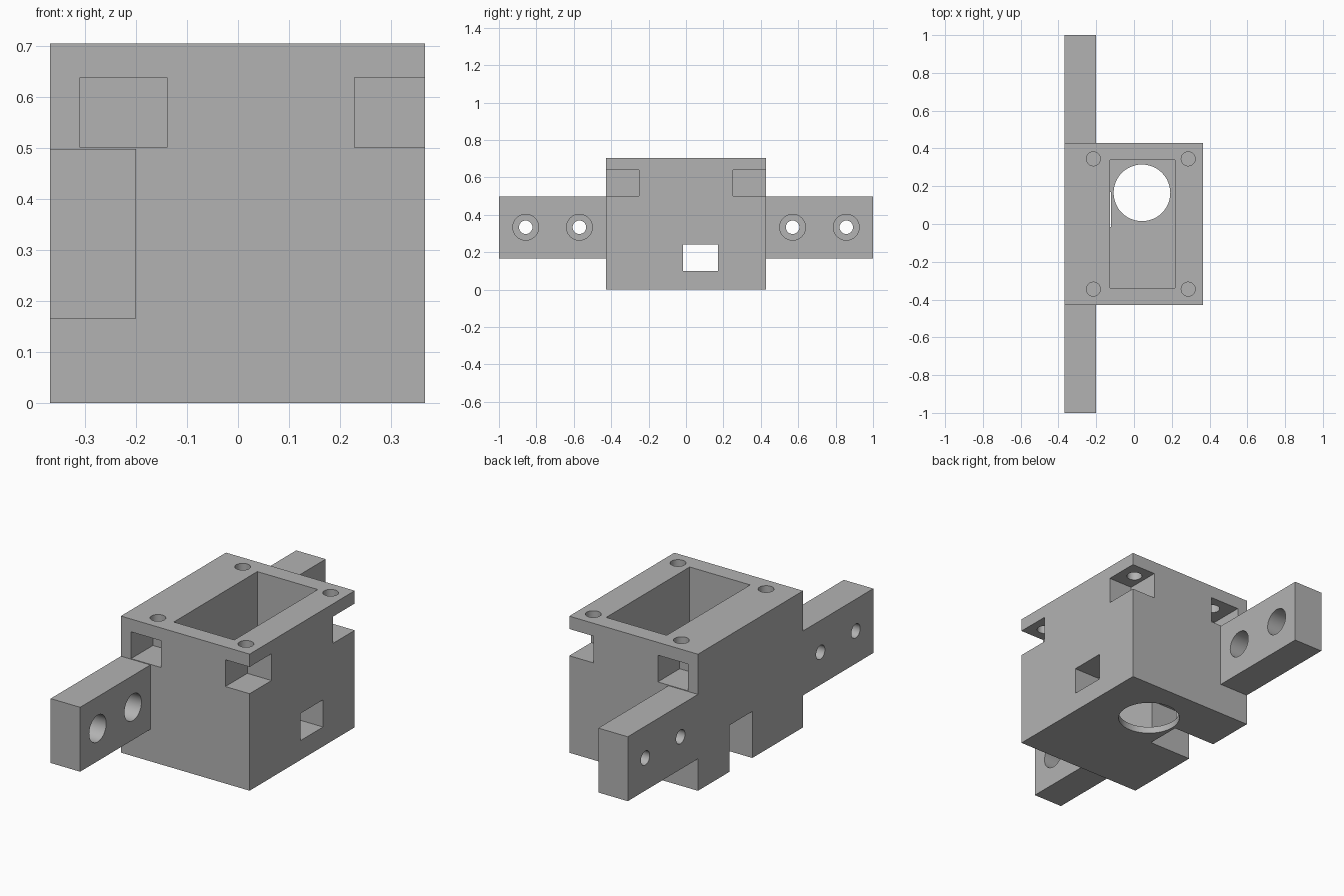
import bpy
import math

if "Cube" in bpy.data.objects:
    bpy.data.objects.remove(bpy.data.objects["Cube"], do_unlink=True)

grey = bpy.data.materials.new("plain_grey")
grey.use_nodes = True
grey.diffuse_color = (0.45, 0.45, 0.45, 1)
grey.node_tree.nodes["Principled BSDF"].inputs["Base Color"].default_value = (0.45, 0.45, 0.45, 1)


def box(name, x, y, z):
    """Box from (low, high) ranges."""
    bpy.ops.mesh.primitive_cube_add(size=1, location=[sum(r) / 2 for r in (x, y, z)])
    ob = bpy.context.object
    ob.name = name
    ob.scale = [r[1] - r[0] for r in (x, y, z)]
    bpy.ops.object.transform_apply(location=True, rotation=False, scale=True)
    ob.data.materials.append(grey)
    return ob


def rod(radius, centre, length, along_x=False):
    """Round cutter along z or x."""
    bpy.ops.mesh.primitive_cylinder_add(
        vertices=48, radius=radius, depth=length, location=centre,
        rotation=(0, math.pi / 2 if along_x else 0, 0))
    ob = bpy.context.object
    ob.name = "round_cutter"
    ob.data.materials.append(grey)
    return ob


def cut(target, cutters):
    for cutter in cutters:
        cutter.hide_render = True
        mod = target.modifiers.new("cut", "BOOLEAN")
        mod.operation = "DIFFERENCE"
        mod.solver = "EXACT"
        mod.object = cutter
        bpy.ops.object.select_all(action="DESELECT")
        target.select_set(True)
        bpy.context.view_layer.objects.active = target
        bpy.ops.object.modifier_apply(modifier=mod.name)
        bpy.data.objects.remove(cutter, do_unlink=True)
    bpy.ops.object.shade_smooth_by_angle(angle=math.radians(30))


# Hollow housing
housing = box("housing", (-0.368, 0.366), (-0.428, 0.428), (0, 0.704))
cutters = [
    box("cavity", (-0.128, 0.217), (-0.34, 0.34), (0.035, 0.9)),
    rod(0.15, (0.042, 0.165, 0), 0.3),                            # floor opening
    box("window", (0.1, 0.5), (-0.015, 0.17), (0.1, 0.24)),
    box("bottom_slot", (-0.5, -0.122), (-0.015, 0.17), (-0.1, 0.24)),
]

# Corner nut pockets with screw holes above them
for side in (-1, 1):
    y = sorted((side * 0.25, side * 0.6))
    cutters.append(box("closed_pocket", (-0.31, -0.139), y, (0.5, 0.638)))
    cutters.append(box("open_pocket", (0.228, 0.5), y, (0.5, 0.638)))
    for x in (-0.215, 0.287):
        cutters.append(rod(0.037, (x, side * 0.345, 0.7), 0.2))
cut(housing, cutters)

# Mounting ears with counterbored holes
for side, name in ((-1, "front_ear"), (1, "back_ear")):
    ear = box(name, (-0.368, -0.2), sorted((side * 0.428, side)), (0.165, 0.497))
    holes = []
    for y in (0.57, 0.857):
        holes.append(rod(0.036, (-0.3, side * y, 0.333), 0.4, True))
        holes.append(rod(0.069, (-0.22, side * y, 0.333), 0.2, True))
    cut(ear, holes)
